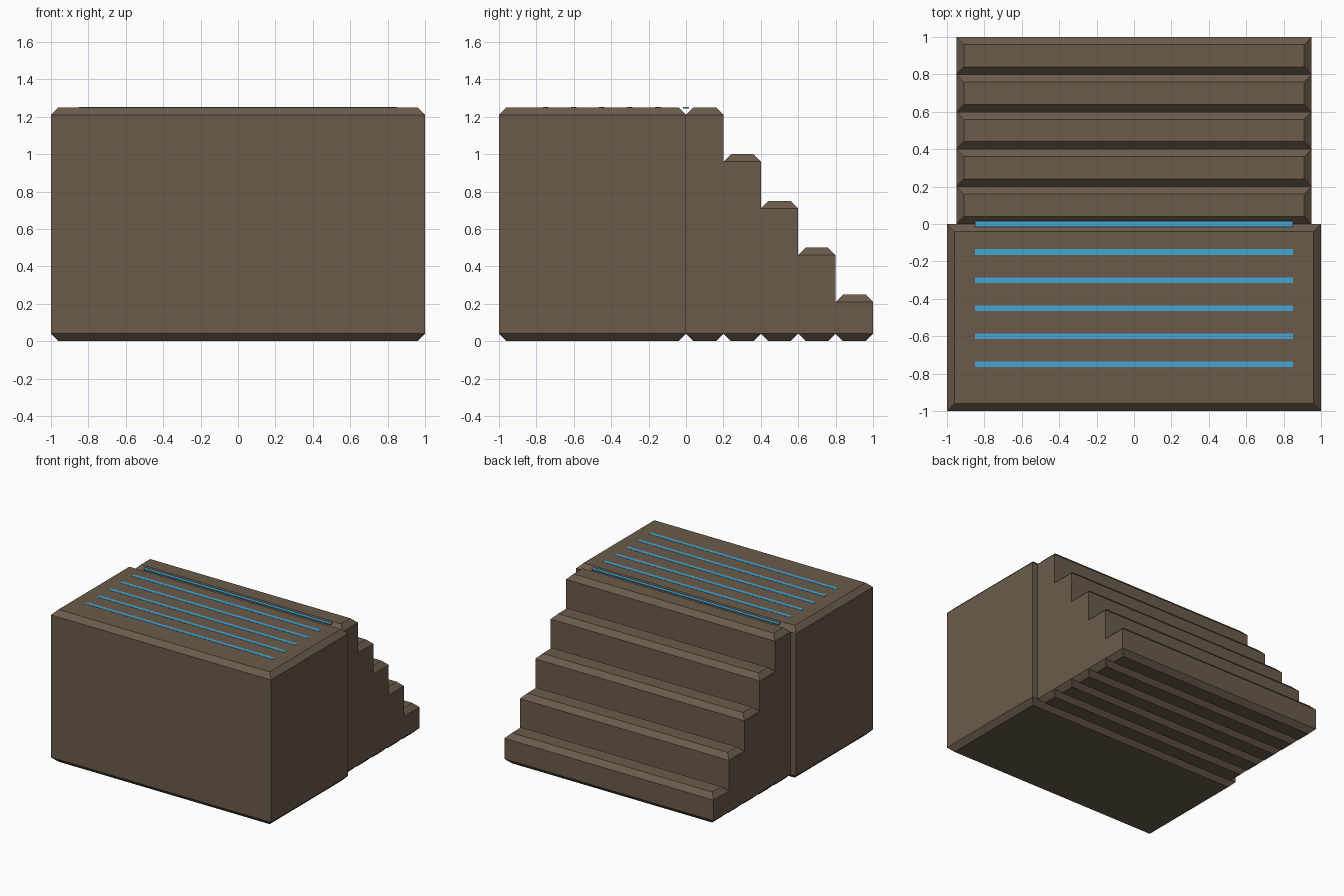
import bpy
import bmesh

cube = bpy.data.objects.get("Cube")
if cube:
    bpy.data.objects.remove(cube, do_unlink=True)


def make_material(name, rgb):
    mat = bpy.data.materials.new(name)
    mat.use_nodes = True
    mat.diffuse_color = (*rgb, 1)
    mat.node_tree.nodes["Principled BSDF"].inputs["Base Color"].default_value = (*rgb, 1)
    return mat


BROWN = make_material("brown stone", (0.147, 0.105, 0.07))
BLUE = make_material("bright blue", (0.058, 0.38, 0.66))


def make_block(name, half_width, y0, y1, z0, z1, mat, chamfer=0):
    """Box whose top and bottom rims are cut at 45 degrees."""
    bm = bmesh.new()
    levels = [(z0, 0), (z1, 0)]
    if chamfer:
        levels = [(z0, chamfer), (z0 + chamfer, 0), (z1 - chamfer, 0), (z1, chamfer)]
    rings = []
    for z, inset in levels:
        x, front, back = half_width - inset, y0 + inset, y1 - inset
        corners = [(-x, front), (x, front), (x, back), (-x, back)]
        rings.append([bm.verts.new((cx, cy, z)) for cx, cy in corners])
    bm.faces.new(rings[0][::-1])
    bm.faces.new(rings[-1])
    for low, high in zip(rings, rings[1:]):
        for i in range(4):
            j = (i + 1) % 4
            bm.faces.new((low[i], low[j], high[j], high[i]))
    mesh = bpy.data.meshes.new(name)
    bm.to_mesh(mesh)
    bm.free()
    mesh.materials.append(mat)
    obj = bpy.data.objects.new(name, mesh)
    bpy.context.collection.objects.link(obj)
    return obj


HEIGHT = 1.25
STEPS = 5
CHAMFER = 0.04

# Main platform
make_block("platform", 1, -1, 0, 0, HEIGHT, BROWN, CHAMFER)

# Staircase descending towards the back
for i in range(STEPS):
    top = HEIGHT * (STEPS - i) / STEPS
    make_block(f"step_{i + 1}", 0.95, i / STEPS, (i + 1) / STEPS, 0, top, BROWN, CHAMFER)

# Thin glowing strips across the platform top, the last one over the groove
for i in range(6):
    y = -0.15 * i
    make_block(f"strip_{i + 1}", 0.85, y - 0.015, y + 0.015,
               HEIGHT - 0.006, HEIGHT + 0.002, BLUE)
